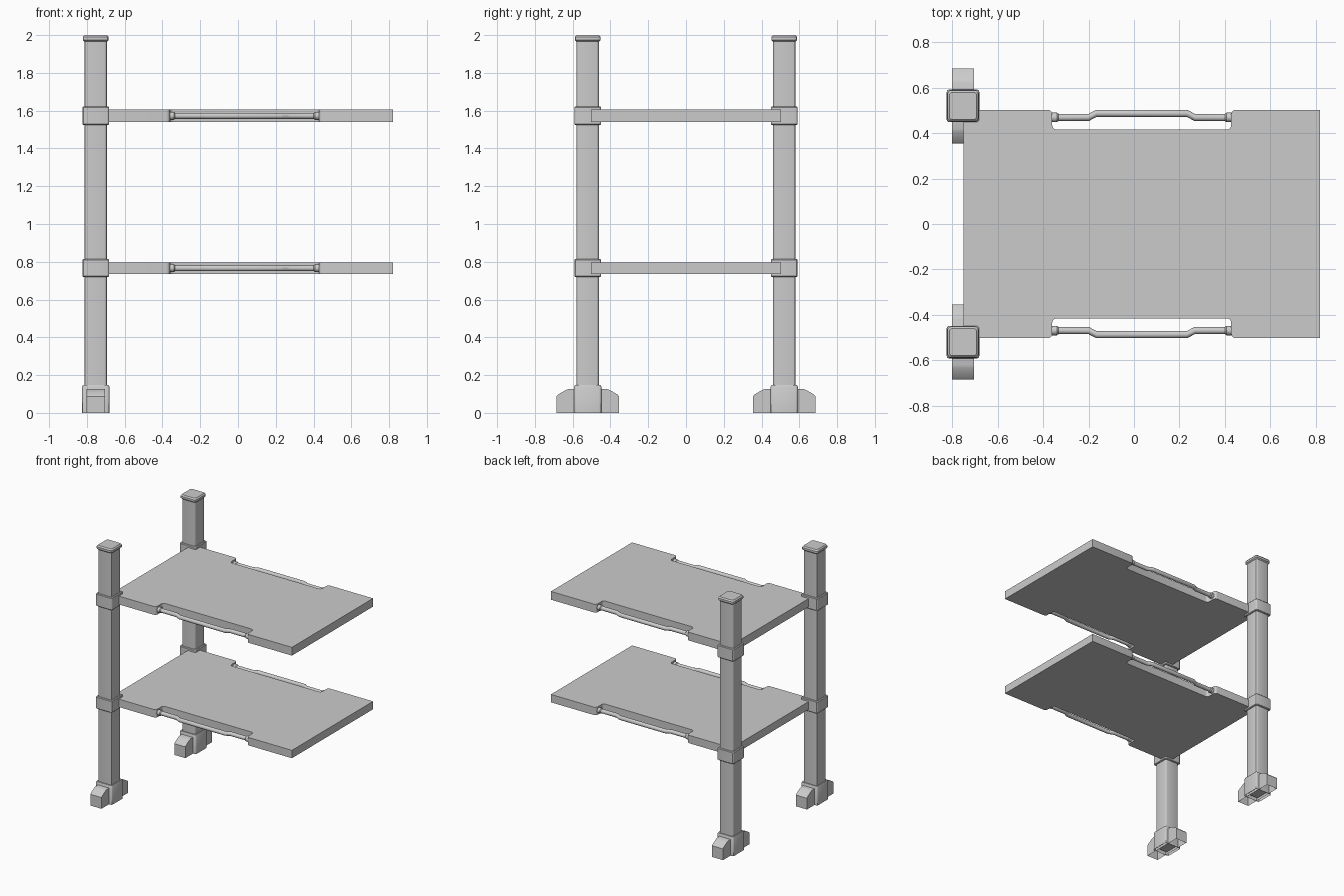
import bpy, bmesh, math
from mathutils import Vector

if "Cube" in bpy.data.objects:
    bpy.data.objects.remove(bpy.data.objects["Cube"])

PX, PY = -0.753, 0.52                 # post centre
SHELVES = [(0.735, 0.797), (1.54, 1.605)]


def finish(bm, name, angle=30, normals=True):
    if normals:
        bmesh.ops.recalc_face_normals(bm, faces=bm.faces)
    me = bpy.data.meshes.new(name)
    bm.to_mesh(me)
    bm.free()
    ob = bpy.data.objects.new(name, me)
    bpy.context.collection.objects.link(ob)
    bpy.context.view_layer.objects.active = ob
    ob.select_set(True)
    bpy.ops.object.shade_smooth_by_angle(angle=math.radians(angle))
    ob.select_set(False)
    return ob


def rounded_square(half, r, seg=3):
    pts = []
    for k, (sx, sy) in enumerate([(1, 1), (-1, 1), (-1, -1), (1, -1)]):
        for i in range(seg + 1):
            a = math.pi / 2 * (k + i / seg)
            pts.append((sx * (half - r) + r * math.cos(a), sy * (half - r) + r * math.sin(a)))
    return pts


def bridge(bm, rings, cap_start=True, cap_end=True):
    vs = [[bm.verts.new(p) for p in ring] for ring in rings]
    n = len(vs[0])
    for a, b in zip(vs, vs[1:]):
        for i in range(n):
            bm.faces.new((a[i], a[(i + 1) % n], b[(i + 1) % n], b[i]))
    if cap_start:
        bm.faces.new(vs[0][::-1])
    if cap_end:
        bm.faces.new(vs[-1])


def column(name, y, levels, r, open_bottom=False):
    """Stack of rounded squares: levels are (half width, z)."""
    bm = bmesh.new()
    bridge(bm, [[(PX + u, y + v, z) for u, v in rounded_square(h, min(r, h * 0.5))]
                for h, z in levels], not open_bottom)
    return finish(bm, name)


def foot(name, y):
    prof = [(-0.165, 0), (-0.165, 0.088), (-0.158, 0.097), (-0.115, 0.122), (-0.1, 0.127),
            (0.1, 0.127), (0.115, 0.122), (0.158, 0.097), (0.165, 0.088), (0.165, 0)]
    bm = bmesh.new()
    bridge(bm, [[(PX + s * 0.048, y + v, z) for v, z in prof] for s in (-1, 1)])
    bm.normal_update()
    bmesh.ops.recalc_face_normals(bm, faces=bm.faces)
    # hollow underside
    bmesh.ops.delete(bm, geom=[f for f in bm.faces if f.normal.z < -0.9], context='FACES')
    return finish(bm, name, normals=False)


def arc(cx, cy, r, a0, a1, seg=4):
    return [(cx + r * math.cos(math.radians(a0 + (a1 - a0) * i / seg)),
             cy + r * math.sin(math.radians(a0 + (a1 - a0) * i / seg))) for i in range(seg + 1)]


def shelf(name, z0, z1):
    x0, x1, r, yi, yo = -0.36, 0.428, 0.02, 0.415, 0.503
    edge = [(-0.75, yo)] + arc(x0 - r, yo - r, r, 90, 0) + arc(x0 + r, yi + r, r, 180, 270) \
        + arc(x1 - r, yi + r, r, 270, 360) + arc(x1 + r, yo - r, r, 180, 90) + [(0.82, yo)]
    outline = edge + [(x, -y) for x, y in reversed(edge)]
    bm = bmesh.new()
    bridge(bm, [[(x, y, z) for x, y in outline] for z in (z0, z1)])
    return finish(bm, name)


def handle(name, side, z):
    """Bent round bar with a thicker socket at each end."""
    bm = bmesh.new()
    stations = [(-0.362, 0.469, 0.021), (-0.339, 0.469, 0.021), (-0.333, 0.469, 0.016),
                (-0.2, 0.469, 0.016), (-0.165, 0.487, 0.016)]
    c = 0.034
    full = stations + [(2 * c - x, y, r) for x, y, r in reversed(stations)]
    rings = []
    for x, y, r in full:
        rings.append([(x, side * (y + r * math.cos(a)), z + r * math.sin(a))
                      for a in (math.tau * i / 16 for i in range(16))])
    bridge(bm, rings)
    return finish(bm, name, 25)


# Posts with caps, collars, bases and feet
for side, tag in ((-1, "front"), (1, "back")):
    y = side * PY
    column(f"{tag}_post", y, [(0.06, 0.02), (0.06, 1.98)], 0.015)
    column(f"{tag}_post_cap", y, [(0.06, 1.966), (0.068, 1.974), (0.068, 1.99), (0.06, 2.0)], 0.014)
    column(f"{tag}_base", y, [(0.072, 0), (0.072, 0.138), (0.068, 0.148), (0.058, 0.148)],
           0.012, True)
    foot(f"{tag}_foot", y)
    for lvl, (z0, z1) in zip(("lower", "upper"), SHELVES):
        column(f"{tag}_{lvl}_collar", y, [(0.066, z0 - 0.016), (0.071, z0 - 0.011),
                                          (0.071, z1 + 0.013), (0.066, z1 + 0.018)], 0.012)

# Shelves with side handles
for lvl, (z0, z1) in zip(("lower", "upper"), SHELVES):
    shelf(f"{lvl}_shelf", z0, z1)
    for side, tag in ((-1, "front"), (1, "back")):
        handle(f"{lvl}_{tag}_handle", side, (z0 + z1) / 2)
